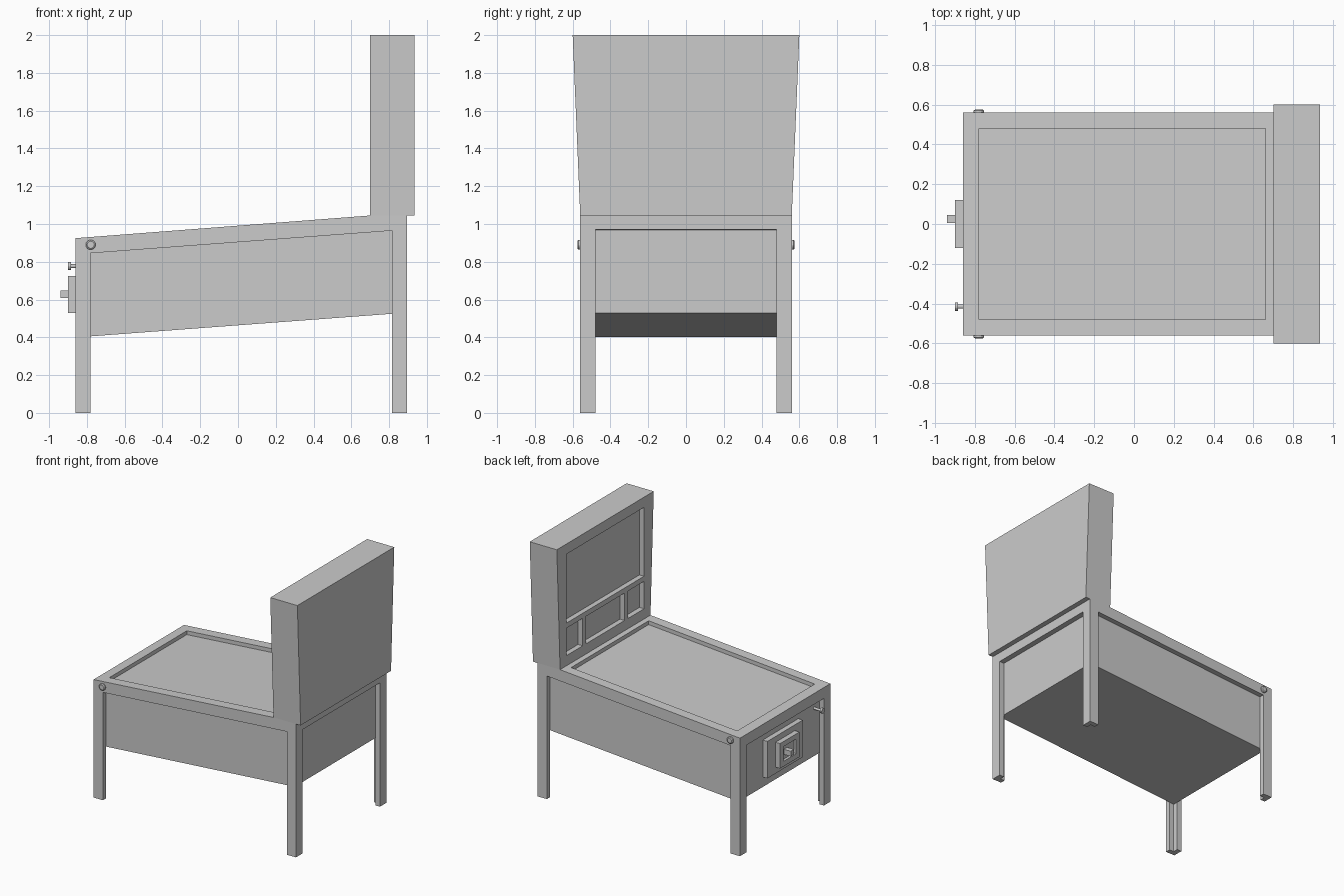
import bpy, bmesh
from math import pi
from mathutils import Matrix

if "Cube" in bpy.data.objects:
    bpy.data.objects.remove(bpy.data.objects["Cube"])


def finish(name, bm):
    bmesh.ops.recalc_face_normals(bm, faces=bm.faces)
    mesh = bpy.data.meshes.new(name)
    bm.to_mesh(mesh)
    bm.free()
    ob = bpy.data.objects.new(name, mesh)
    bpy.context.collection.objects.link(ob)
    return ob


def add_prism(bm, pts, place):
    """Loft a 2D profile between two placements (place(p, 0) and place(p, 1))."""
    a = [bm.verts.new(place(p, 0)) for p in pts]
    b = [bm.verts.new(place(p, 1)) for p in pts]
    n = len(pts)
    bm.faces.new(a)
    bm.faces.new(b[::-1])
    for i in range(n):
        bm.faces.new((a[i], b[i], b[(i + 1) % n], a[(i + 1) % n]))


def side_prism(name, pts, half):
    """Extrude an x-z profile across the width."""
    bm = bmesh.new()
    add_prism(bm, pts, lambda p, t: (p[0], half if t else -half, p[1]))
    return finish(name, bm)


def boxes(name, spans):
    """One mesh of boxes, each given as x0, x1, y0, y1, z0, z1."""
    bm = bmesh.new()
    for x0, x1, y0, y1, z0, z1 in spans:
        add_prism(bm, [(x0, y0), (x1, y0), (x1, y1), (x0, y1)],
                  lambda p, t: (p[0], p[1], z1 if t else z0))
    return finish(name, bm)


def cut(ob, cutter):
    mod = ob.modifiers.new("recess", 'BOOLEAN')
    mod.object = cutter
    mod.operation = 'DIFFERENCE'
    mod.solver = 'EXACT'
    cutter.hide_render = True
    cutter.hide_viewport = True


def cylinder(name, r0, r1, depth, loc, axis):
    bm = bmesh.new()
    bmesh.ops.create_cone(bm, cap_ends=True, segments=16, radius1=r0, radius2=r1, depth=depth)
    turn = Matrix.Rotation(-pi / 2, 4, 'Y') if axis == 'X' else Matrix.Rotation(-pi / 2, 4, 'X')
    if axis == '-Y':
        turn = Matrix.Rotation(pi / 2, 4, 'X')
    bmesh.ops.transform(bm, matrix=Matrix.Translation(loc) @ turn, verts=bm.verts)
    return finish(name, bm)


def under(x):  # underside of the cabinet
    return 0.405 + 0.0748 * (x + 0.785)


def rail(x):   # underside of the top rail
    return under(x) + 0.44


def top(x):    # sloped top
    return 0.925 + 0.0769 * (x + 0.86)


X0, X1, HY, W, T = -0.86, 0.895, 0.56, 0.08, 0.04

# recessed cabinet body
a, b = X0 + T, X1 - T
side_prism("cabinet_body", [(a, under(a)), (b, under(b)), (b, rail(b)), (a, rail(a))], HY - T)

# top frame with sunken playfield
frame = side_prism("top_frame", [(X0, rail(X0)), (X1, rail(X1)), (X1, 1.045),
                                 (0.70, 1.045), (X0, 0.925)], HY)
D = 0.03
cut(frame, side_prism("playfield_cutter", [(-0.78, top(-0.78) - D), (0.66, top(0.66) - D),
                                           (0.66, 1.2), (-0.78, 1.2)], 0.48))

# L-section corner legs
for xn, ex, sx in (("front", X0, 1), ("rear", X1, -1)):
    for yn, sy in (("left", 1), ("right", -1)):
        prof = [(0, 0), (W, 0), (W, T), (T, T), (T, W), (0, W)]
        pts = [(ex + sx * u, sy * (HY - v)) for u, v in prof]
        bm = bmesh.new()
        add_prism(bm, pts, lambda p, t: (p[0], p[1], rail(p[0]) if t else 0))
        finish(f"{xn}_{yn}_leg", bm)

# flared backbox with display and lower windows
bm = bmesh.new()
add_prism(bm, [(0.70, -1), (0.935, -1), (0.935, 1), (0.70, 1)],
          lambda p, t: (p[0], p[1] * (0.60 if t else 0.56), 2.0 if t else 1.045))
backbox = finish("backbox", bm)
cut(backbox, boxes("window_cutter", [
    (0.6, 0.74, y0, y1, z0, z1) for y0, y1, z0, z1 in (
        (-0.48, 0.48, 1.38, 1.92), (-0.48, -0.28, 1.125, 1.34),
        (-0.24, 0.24, 1.125, 1.34), (0.28, 0.48, 1.125, 1.34))]))

# coin door: plate, raised panel with recess, knob
boxes("coin_door_plate", [(-0.86, -0.82, -0.22, 0.22, 0.48, 0.77)])
panel = boxes("coin_door_panel", [(-0.90, -0.86, -0.12, 0.12, 0.53, 0.725)])
cut(panel, boxes("coin_door_cutter", [(-1.0, -0.88, -0.08, 0.08, 0.57, 0.685)]))
boxes("coin_door_knob", [(-0.94, -0.88, 0.005, 0.045, 0.607, 0.647)])

# plunger
cylinder("plunger_rod", 0.01, 0.01, 0.07, (-0.853, -0.415, 0.777), 'X')
cylinder("plunger_knob", 0.021, 0.021, 0.016, (-0.892, -0.415, 0.777), 'X')

# flipper buttons
for n, s, ax in (("left", 1, 'Y'), ("right", -1, '-Y')):
    cylinder(f"{n}_button", 0.026, 0.026, 0.012, (-0.78, s * 0.564, 0.89), ax)
    cylinder(f"{n}_button_cap", 0.026, 0.019, 0.005, (-0.78, s * 0.5725, 0.89), ax)
